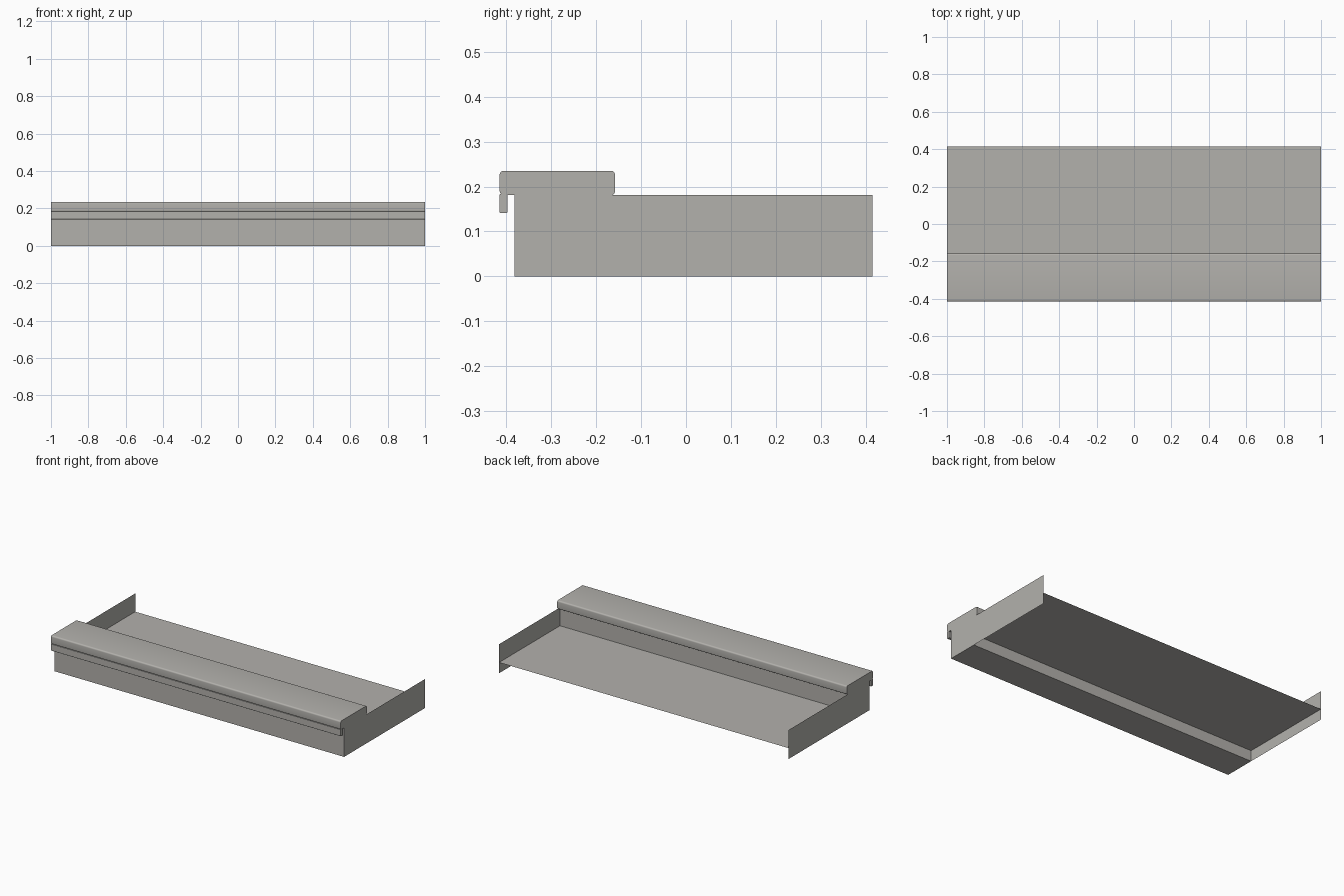
import bpy, bmesh, math

if "Cube" in bpy.data.objects:
    bpy.data.objects.remove(bpy.data.objects["Cube"])

HALF = 1.0                       # half width along x
FRONT, BACK = -0.415, 0.415
WALL_F, WALL_B = -0.382, -0.185  # front and back walls of the box under the top
RIM = 0.181                      # top of the side panels
SHELF_Z = 0.067

steel = bpy.data.materials.new("warm grey steel")
steel.diffuse_color = (0.45, 0.44, 0.415, 1)
steel.use_nodes = True
steel.node_tree.nodes["Principled BSDF"].inputs["Base Color"].default_value = steel.diffuse_color


def finish(name, bm, smooth=False):
    mesh = bpy.data.meshes.new(name)
    bm.to_mesh(mesh)
    bm.free()
    mesh.materials.append(steel)
    obj = bpy.data.objects.new(name, mesh)
    bpy.context.collection.objects.link(obj)
    if smooth:
        bpy.ops.object.select_all(action='DESELECT')
        obj.select_set(True)
        bpy.context.view_layer.objects.active = obj
        bpy.ops.object.shade_smooth_by_angle(angle=math.radians(35))
    return obj


def extrude_x(name, profile, closed=False, smooth=False):
    """Sweep a (y, z) profile across the full width; closed ones become solid."""
    bm = bmesh.new()
    a = [bm.verts.new((-HALF, y, z)) for y, z in profile]
    b = [bm.verts.new((HALF, y, z)) for y, z in profile]
    n = len(profile)
    for i in range(n if closed else n - 1):
        j = (i + 1) % n
        bm.faces.new((a[i], a[j], b[j], b[i]))
    if closed:
        bm.faces.new(a)
        bm.faces.new(b[::-1])
        bmesh.ops.recalc_face_normals(bm, faces=bm.faces)
    return finish(name, bm, smooth)


def rounded_rect(y0, y1, z0, z1, r, steps=5):
    pts = []
    corners = [(y1 - r, z1 - r), (y0 + r, z1 - r), (y0 + r, z0 + r), (y1 - r, z0 + r)]
    for k, (cy, cz) in enumerate(corners):
        for s in range(steps + 1):
            t = math.radians(90 * (k + s / steps))
            pts.append((cy + r * math.cos(t), cz + r * math.sin(t)))
    return pts


# Rounded top slab along the front
extrude_x("top_slab", rounded_rect(FRONT, -0.158, RIM, 0.235, 0.009), True, True)

# Thin strip hanging below the front edge of the slab
extrude_x("front_strip", rounded_rect(FRONT, -0.398, 0.141, RIM + 0.002, 0.001, 1), True)

# Sheet metal channel: front wall, floor and back wall
extrude_x("front_channel", [(WALL_B, RIM), (WALL_B, 0), (WALL_F, 0), (WALL_F, RIM)])

# Shelf sheet behind the channel
extrude_x("shelf", [(BACK, SHELF_Z), (WALL_B, SHELF_Z)])

# Thin side panels
for name, x in (("left_side_panel", -HALF), ("right_side_panel", HALF)):
    bm = bmesh.new()
    loop = [(WALL_F, 0), (BACK, 0), (BACK, RIM), (WALL_F, RIM)]
    if x < 0:
        loop.reverse()
    bm.faces.new([bm.verts.new((x, y, z)) for y, z in loop])
    finish(name, bm)
